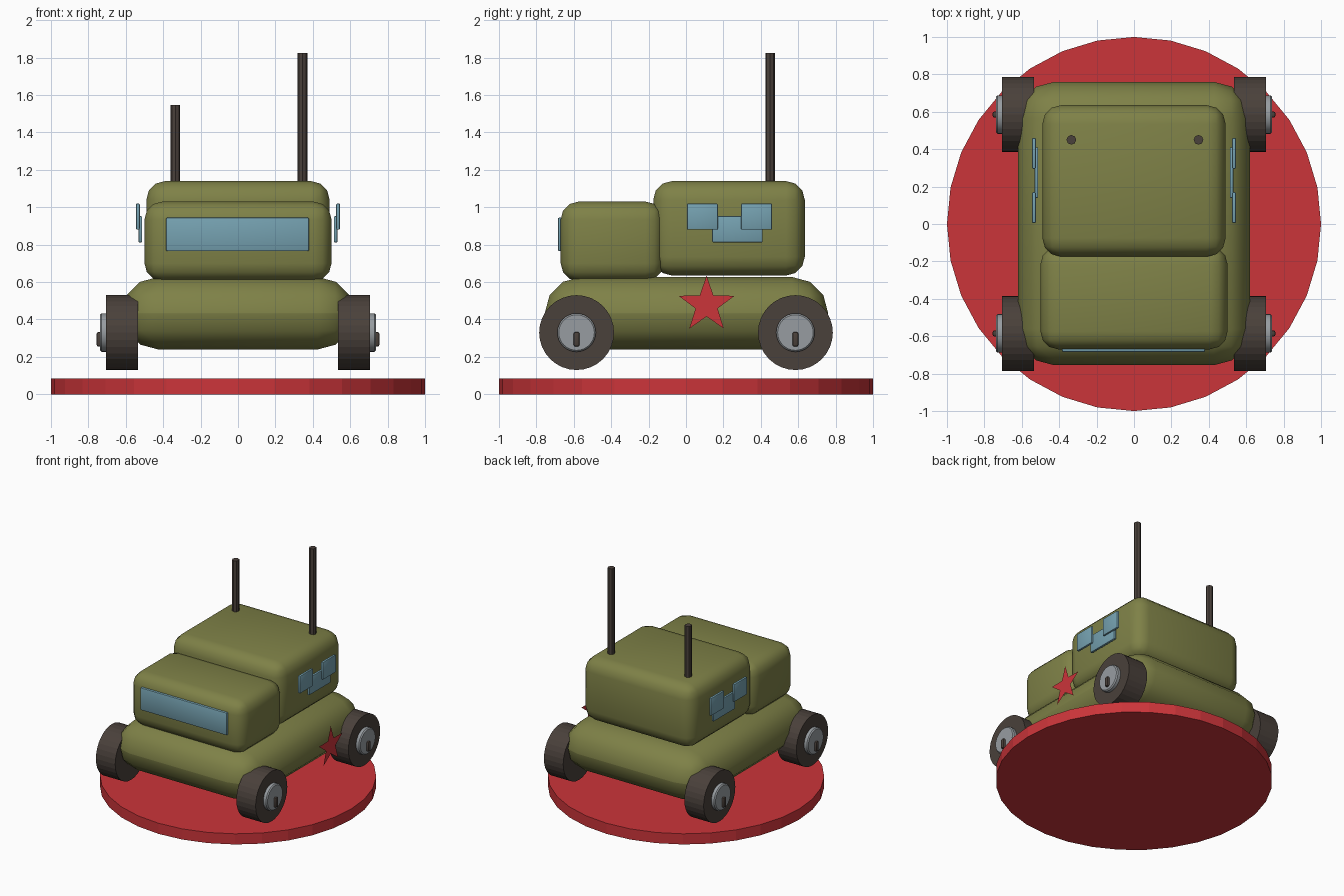
import bpy, math
from mathutils import Vector

cube = bpy.data.objects.get("Cube")
if cube:
    bpy.data.objects.remove(cube, do_unlink=True)


def material(name, rgb):
    m = bpy.data.materials.new(name)
    m.use_nodes = True
    m.diffuse_color = (*rgb, 1)
    m.node_tree.nodes["Principled BSDF"].inputs["Base Color"].default_value = (*rgb, 1)
    return m


OLIVE = material("olive_paint", (0.21, 0.22, 0.063))
RED = material("red_paint", (0.6, 0.035, 0.042))
GLASS = material("blue_glass", (0.18, 0.36, 0.44))
RUBBER = material("dark_rubber", (0.068, 0.052, 0.043))
STEEL = material("grey_steel", (0.31, 0.335, 0.355))


def finish(name, mat, bevel=0, segments=3):
    """Name and colour the active object, and round its edges."""
    ob = bpy.context.object
    ob.name = name
    ob.data.materials.append(mat)
    if bevel:
        mod = ob.modifiers.new("rounding", 'BEVEL')
        mod.width, mod.segments = bevel, segments
        mod.limit_method = 'ANGLE'
        bpy.ops.object.modifier_apply(modifier=mod.name)
        bpy.ops.object.shade_smooth_by_angle(angle=math.radians(40))
    return ob


def box(name, lo, hi, mat, bevel=0, segments=3):
    lo, hi = Vector(lo), Vector(hi)
    bpy.ops.mesh.primitive_cube_add(size=1, location=(lo + hi) / 2)
    bpy.context.object.scale = hi - lo
    bpy.ops.object.transform_apply(location=False, rotation=False, scale=True)
    return finish(name, mat, bevel, segments)


def cylinder(name, start, end, radius, sides, mat, bevel=0):
    start, end = Vector(start), Vector(end)
    axis = end - start
    bpy.ops.mesh.primitive_cylinder_add(
        vertices=sides, radius=radius, depth=axis.length, location=(start + end) / 2,
        rotation=axis.to_track_quat('Z', 'Y').to_euler())
    return finish(name, mat, bevel, 1)


# Display base
cylinder("base_disc", (0, 0, 0), (0, 0, 0.085), 1, 32, RED)

# Hull and the two cabin blocks
box("hull", (-0.62, -0.755, 0.24), (0.62, 0.76, 0.627), OLIVE, 0.193)
box("front_cabin", (-0.5, -0.67, 0.605), (0.5, -0.12, 1.03), OLIVE, 0.095)
box("rear_cabin", (-0.49, -0.175, 0.635), (0.49, 0.635, 1.14), OLIVE, 0.1)

# Windshield
box("windshield", (-0.385, -0.685, 0.765), (0.38, -0.65, 0.945), GLASS, 0.008, 2)

# Antennas
for side, x, top in (("right", -0.335, 1.547), ("left", 0.345, 1.825)):
    cylinder(side + "_antenna", (x, 0.45, 1.1), (x, 0.45, top), 0.026, 8, RUBBER)

for side, s in (("left", 1), ("right", -1)):
    # Side windows, three overlapping panes that stand off the cabin
    panes = (("front", 0.005, 0.17, 0.88, 0.525), ("middle", 0.14, 0.41, 0.812, 0.512),
             ("rear", 0.295, 0.46, 0.88, 0.525))
    for part, y0, y1, z, x in panes:
        xs = sorted((s * x, s * (x + 0.02)))
        box(f"{side}_{part}_window", (xs[0], y0, z), (xs[1], y1, z + 0.14), GLASS, 0.006, 2)

    # Wheels with hubs and valve pins
    for end, y in (("front", -0.585), ("rear", 0.585)):
        name = f"{end}_{side}_"
        z = 0.33
        cylinder(name + "tyre", (s * 0.535, y, z), (s * 0.705, y, z), 0.2, 32, RUBBER)
        cylinder(name + "hub", (s * 0.69, y, z), (s * 0.737, y, z), 0.103, 32, STEEL, 0.008)
        xs = sorted((s * 0.72, s * 0.756))
        box(name + "pin", (xs[0], y - 0.016, 0.255), (xs[1], y + 0.016, 0.333), RUBBER, 0.01, 2)

# Flat star standing off the left flank
points = []
for i in range(10):
    r = 0.157 if i % 2 == 0 else 0.062
    a = math.radians(90 + 36 * i)
    points.append((0.742, 0.11 + r * math.cos(a), 0.478 + r * math.sin(a)))
mesh = bpy.data.meshes.new("star")
mesh.from_pydata(points, [], [list(range(10))])
mesh.materials.append(RED)
bpy.context.collection.objects.link(bpy.data.objects.new("star", mesh))
